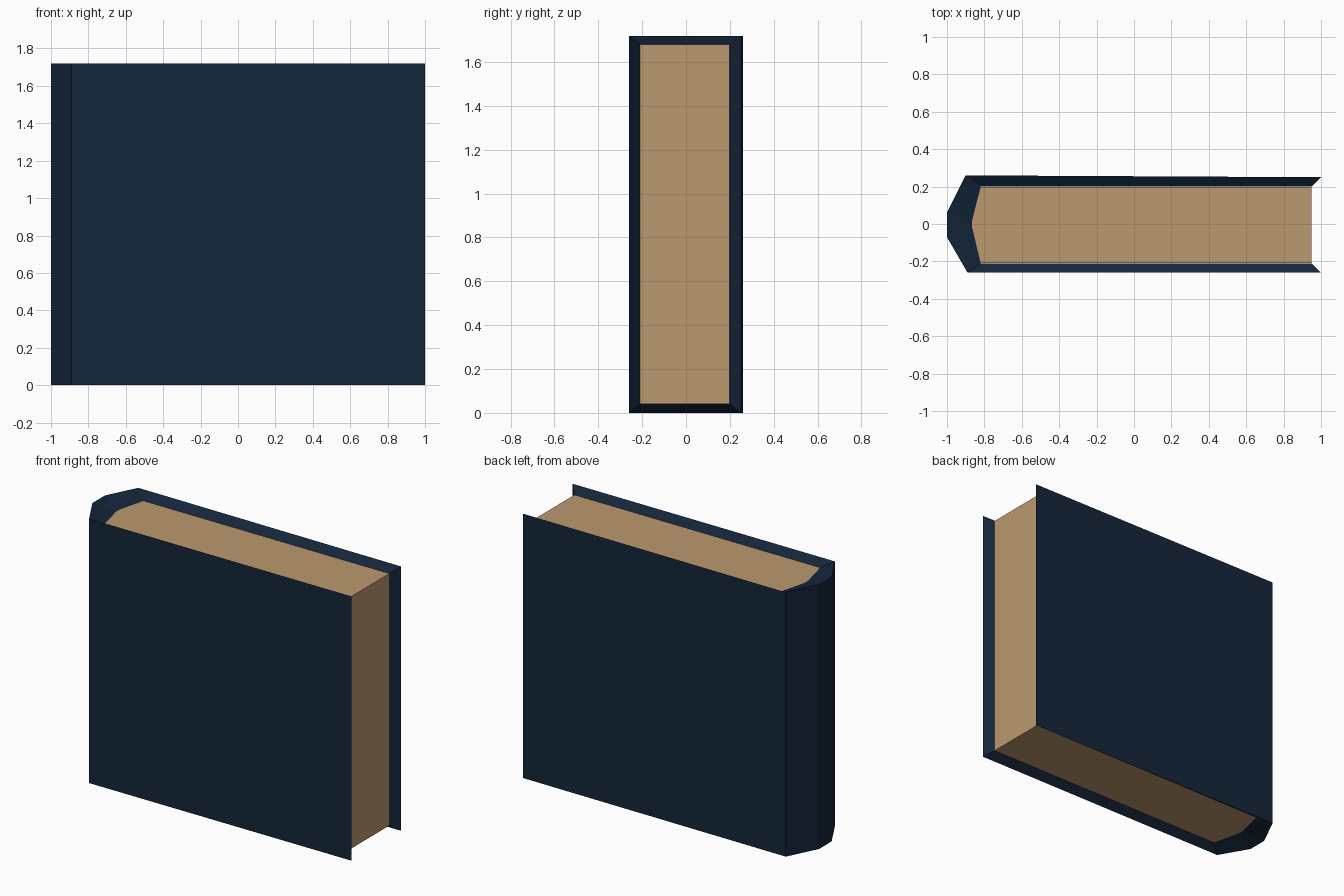
import bpy, bmesh

if "Cube" in bpy.data.objects:
    bpy.data.objects.remove(bpy.data.objects["Cube"])

HEIGHT = 1.72
INSET_BOTTOM, INSET_TOP = 0.04, 1.68

# Plan outlines, running from the front fore edge around the spine to the back
outer = [(1.0, -0.26), (-0.89, -0.26), (-1.0, -0.07), (-1.0, 0.06),
         (-0.93, 0.2), (-0.9, 0.26), (1.0, 0.25)]
inner = [(0.95, -0.21), (-0.82, -0.21), (-0.865, -0.02), (-0.865, 0.02),
         (-0.835, 0.14), (-0.82, 0.2), (0.95, 0.2)]


def material(name, rgb):
    mat = bpy.data.materials.new(name)
    mat.diffuse_color = (*rgb, 1.0)
    mat.use_nodes = True
    mat.node_tree.nodes["Principled BSDF"].inputs["Base Color"].default_value = mat.diffuse_color
    return mat


def ring(bm, points, z):
    return [bm.verts.new((x, y, z)) for x, y in points]


def bridge(bm, a, b, closed=False):
    n = len(a)
    for i in range(n if closed else n - 1):
        j = (i + 1) % n
        bm.faces.new((a[i], a[j], b[j], b[i]))


def finish(bm, name, mat):
    bmesh.ops.recalc_face_normals(bm, faces=bm.faces)
    mesh = bpy.data.meshes.new(name)
    bm.to_mesh(mesh)
    bm.free()
    mesh.materials.append(mat)
    obj = bpy.data.objects.new(name, mesh)
    bpy.context.collection.objects.link(obj)
    return obj


# Cover: outer boards and spine, with a rim sloping in to the pages
bm = bmesh.new()
rings = [ring(bm, inner, INSET_BOTTOM), ring(bm, outer, 0.0),
         ring(bm, outer, HEIGHT), ring(bm, inner, INSET_TOP)]
for a, b in zip(rings, rings[1:] + rings[:1]):
    bridge(bm, a, b)
for end in (0, -1):
    bm.faces.new([r[end] for r in rings])
finish(bm, "cover", material("navy_cover", (0.007, 0.019, 0.043)))

# Page block: fills the inside of the cover
pages = [(x, y * 0.995) for x, y in inner]
bm = bmesh.new()
low, high = ring(bm, pages, INSET_BOTTOM), ring(bm, pages, INSET_TOP)
bridge(bm, low, high, closed=True)
bm.faces.new(low)
bm.faces.new(high)
finish(bm, "pages", material("tan_paper", (0.50, 0.32, 0.16)))
